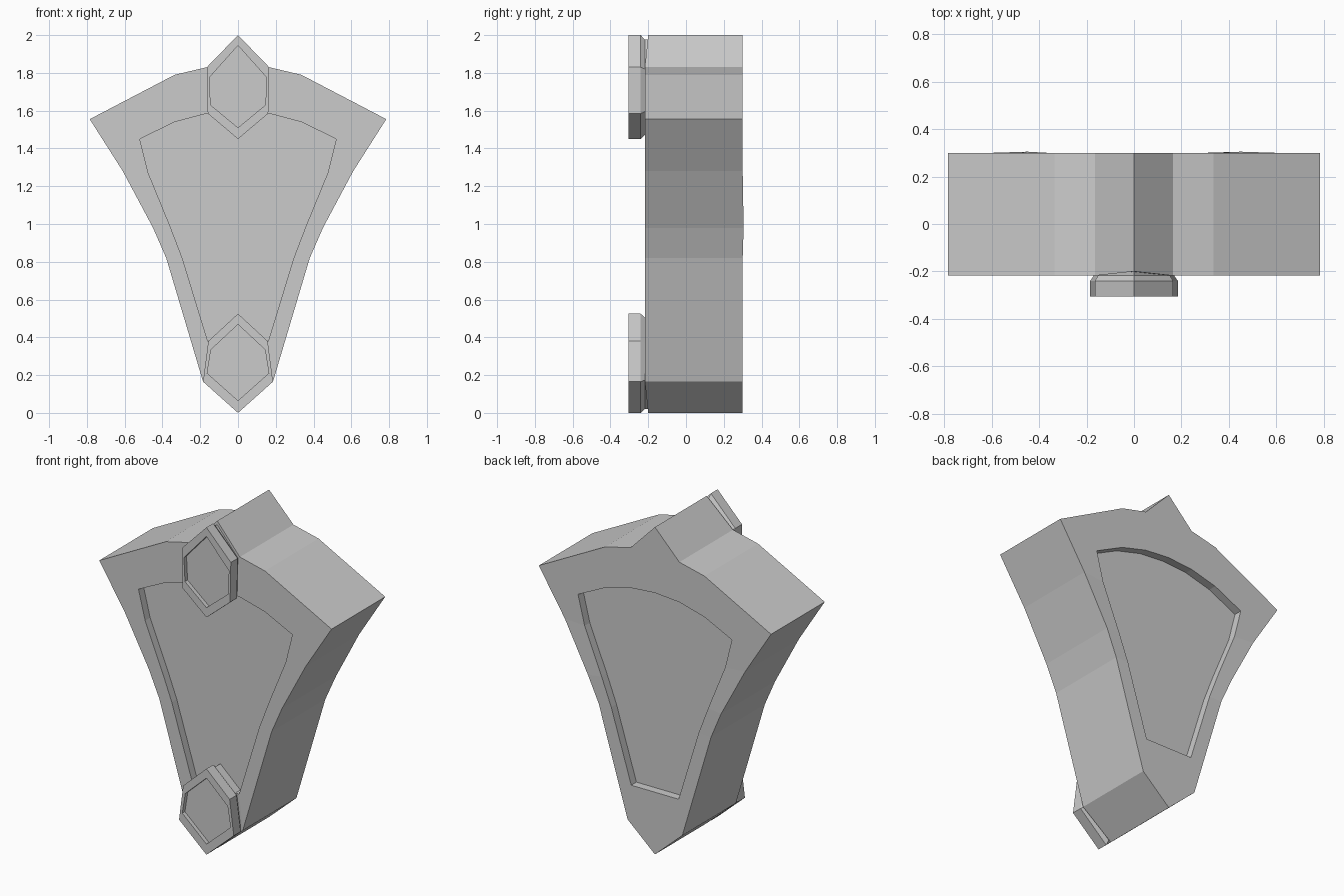
import bpy, bmesh

if "Cube" in bpy.data.objects:
    bpy.data.objects.remove(bpy.data.objects["Cube"])

def mirror(half):
    """Close a half outline (top centre -> right side -> bottom centre) across x = 0."""
    return half + [(-x, *r) for x, *r in half[-2:0:-1]]

def loft(name, rings):
    """Skin a stack of equal-length rings and cap both ends."""
    bm = bmesh.new()
    loops = [[bm.verts.new(p) for p in ring] for ring in rings]
    n = len(loops[0])
    for a, b in zip(loops, loops[1:]):
        for i in range(n):
            j = (i + 1) % n
            bm.faces.new((a[i], a[j], b[j], b[i]))
    bm.faces.new(loops[0])
    bm.faces.new(loops[-1])
    bmesh.ops.recalc_face_normals(bm, faces=bm.faces)
    me = bpy.data.meshes.new(name)
    bm.to_mesh(me)
    bm.free()
    ob = bpy.data.objects.new(name, me)
    bpy.context.collection.objects.link(ob)
    return ob

def at(outline, y):
    return [(x, y, z) for x, z in outline]

# Shield body: outer outline with matching pocket outline
half = [(0, 2), (.165, 1.83), (.335, 1.79), (.785, 1.555), (.61, 1.28),
        (.45, .98), (.38, .82), (.185, .165), (0, 0)]
pocket = mirror([(0, 1.598), (.165, 1.585), (.335, 1.54), (.52, 1.45), (.475, 1.27),
                 (.36, .99), (.295, .82), (.16, .38), (0, .38)])
# tips dip slightly on the front, the waist bulges slightly on the back
front = mirror([(x, -.2 if x == 0 else -.218, z) for x, z in half])
back = mirror([(x, .305 if z == .98 else .3, z) for x, z in half])
loft("shield_body", [at(pocket, -.17), at(pocket, -.218), front,
                     back, at(pocket, .3), at(pocket, .25)])

# Hexagonal studs with an undercut neck and a shallow dished face
def stud(name, outer, inner):
    outer, inner = mirror(outer), mirror(inner)
    cz = sum(z for _, z in outer) / len(outer)
    neck = [(x * .92, cz + (z - cz) * .92) for x, z in outer]
    loft(name, [at(neck, -.165), at(neck, -.218), at(outer, -.24),
                at(outer, -.305), at(inner, -.305), at(inner, -.28)])

stud("upper_stud", [(0, 2), (.165, 1.83), (.16, 1.585), (0, 1.45)],
     [(0, 1.945), (.152, 1.775), (.145, 1.63), (0, 1.51)])
stud("lower_stud", [(0, .525), (.157, .38), (.185, .165), (0, 0)],
     [(0, .468), (.143, .335), (.163, .21), (0, .065)])
